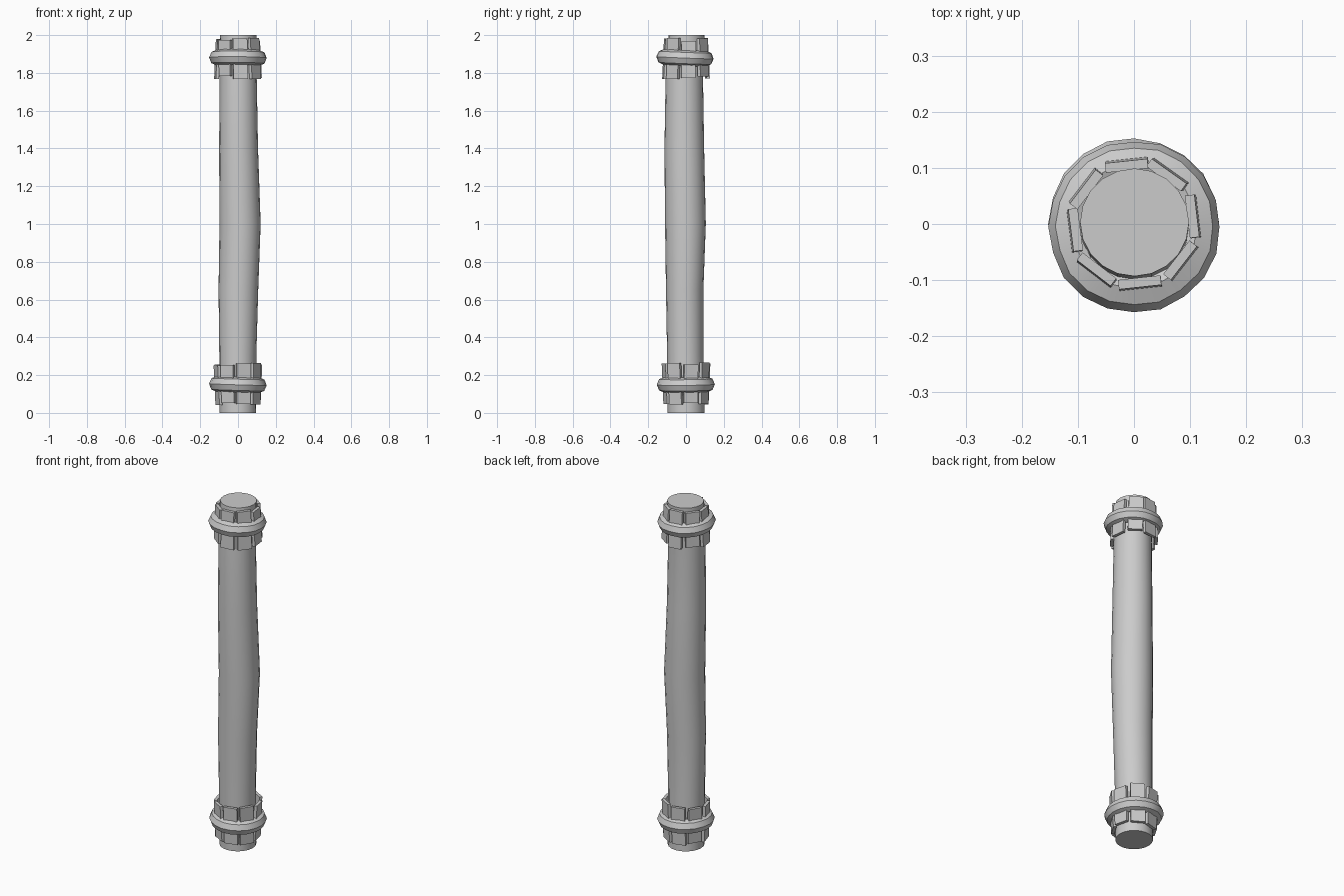
import bpy, bmesh, math, random
from mathutils import Matrix, Vector

if "Cube" in bpy.data.objects:
    bpy.data.objects.remove(bpy.data.objects["Cube"])

random.seed(4)


def finish(bm, name, smooth):
    bmesh.ops.recalc_face_normals(bm, faces=bm.faces)
    me = bpy.data.meshes.new(name)
    bm.to_mesh(me)
    bm.free()
    ob = bpy.data.objects.new(name, me)
    bpy.context.collection.objects.link(ob)
    if smooth:
        bpy.ops.object.select_all(action='DESELECT')
        ob.select_set(True)
        bpy.context.view_layer.objects.active = ob
        bpy.ops.object.shade_smooth_by_angle(angle=math.radians(40))
    return ob


def loft(bm, rings, closed):
    # skin a list of equal-length rings of points
    vs = [[bm.verts.new(p) for p in r] for r in rings]
    n = len(vs[0])
    for i in range(len(vs) if closed else len(vs) - 1):
        a, b = vs[i], vs[(i + 1) % len(vs)]
        for j in range(n):
            bm.faces.new((a[j], a[(j + 1) % n], b[(j + 1) % n], b[j]))
    if not closed:
        bm.faces.new(vs[0][::-1])
        bm.faces.new(vs[-1])


# slightly crooked shaft: z, centre x, centre y, radius x, radius y
profile = [(0, -.001, 0, .097, .098), (.3, -.001, -.004, .098, .096),
           (.65, .002, -.007, .105, .099), (1, .011, -.003, .109, .108),
           (1.4, .003, -.009, .103, .105), (1.78, .001, -.009, .098, .099),
           (2, .001, .003, .097, .096)]
bm = bmesh.new()
N = 20
loft(bm, [[(cx + rx * math.cos(j * math.tau / N), cy + ry * math.sin(j * math.tau / N), z)
           for j in range(N)] for z, cx, cy, rx, ry in profile], False)
finish(bm, "shaft", True)


# thick collar ring, slightly uneven and tilted
def collar(name, z, tilt_x, tilt_y, offset_y):
    bm = bmesh.new()
    segs, sides = 20, 8
    rings = []
    for i in range(segs):
        a = i * math.tau / segs
        wob = random.uniform(-.002, .002)
        ring = []
        for j in range(sides):
            b = j * math.tau / sides
            r = .111 + wob + .042 * math.cos(b)
            ring.append(Vector((r * math.cos(a), r * math.sin(a), .042 * math.sin(b))))
        rings.append(ring)
    m = (Matrix.Translation((0, offset_y, z)) @ Matrix.Rotation(tilt_x, 4, 'X')
         @ Matrix.Rotation(tilt_y, 4, 'Y'))
    loft(bm, [[m @ p for p in r] for r in rings], True)
    finish(bm, name, True)


collar("lower_collar", .15, .01, .03, 0)
collar("upper_collar", 1.88, -.04, .01, -.005)


# eight flat staves held under each collar
def staves(name, z0, z1, r0, r1, start):
    bm = bmesh.new()
    for k in range(8):
        a = math.radians(start + 45 * k + random.uniform(-2, 2))
        lo, hi = z0 + random.uniform(-.01, .008), z1 + random.uniform(-.006, .01)
        w = .038
        roll = random.uniform(-.004, .004)
        rot = Matrix.Rotation(a, 4, 'Z')
        rings = []
        for z, r, s in ((lo, r0, -roll), (hi, r1, roll)):
            rings.append([rot @ Vector((x, y + s, z)) for x, y in
                          ((r - .017, -w), (r, -w), (r, w), (r - .017, w))])
        loft(bm, rings, False)
    finish(bm, name, False)


staves("lower_staves", .05, .257, .114, .123, -75)
staves("upper_staves", 1.775, 1.975, .123, .113, 8)
